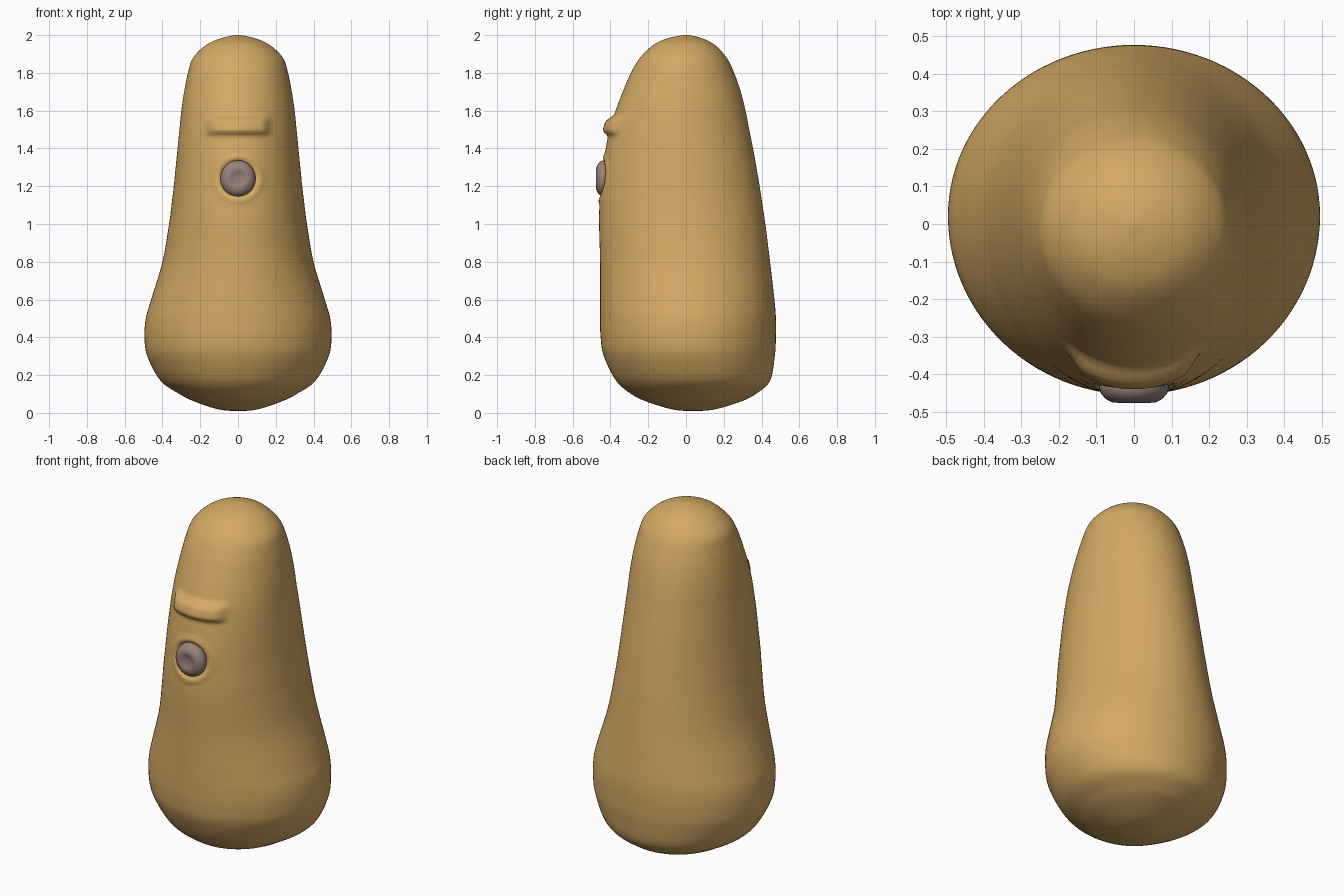
import bpy
import bmesh
import math
from mathutils import Vector

cube = bpy.data.objects.get("Cube")
if cube:
    bpy.data.objects.remove(cube)


def make_material(name, colour):
    mat = bpy.data.materials.new(name)
    mat.use_nodes = True
    mat.diffuse_color = (*colour, 1)
    mat.node_tree.nodes["Principled BSDF"].inputs["Base Color"].default_value = (*colour, 1)
    return mat


def loft(name, rings, mat, angle):
    """Skin a list of closed rings, closing both ends with a fan."""
    bm = bmesh.new()
    loops = [[bm.verts.new(p) for p in ring] for ring in rings]
    count = len(loops[0])
    for low, high in zip(loops, loops[1:]):
        for i in range(count):
            j = (i + 1) % count
            bm.faces.new((low[i], low[j], high[j], high[i]))
    for loop in (loops[0], loops[-1]):
        centre = sum((v.co for v in loop), Vector()) / count
        tip = bm.verts.new(centre)
        for i in range(count):
            bm.faces.new((loop[i], loop[(i + 1) % count], tip))
    bmesh.ops.recalc_face_normals(bm, faces=bm.faces)
    mesh = bpy.data.meshes.new(name)
    bm.to_mesh(mesh)
    bm.free()
    mesh.materials.append(mat)
    obj = bpy.data.objects.new(name, mesh)
    bpy.context.collection.objects.link(obj)
    bpy.ops.object.select_all(action='DESELECT')
    obj.select_set(True)
    bpy.context.view_layer.objects.active = obj
    bpy.ops.object.shade_smooth_by_angle(angle=math.radians(angle))
    return obj


def catmull(a, b, c, d, t):
    return [q + t / 2 * (r - p + t * (2 * p - 5 * q + 4 * r - s + t * (3 * (q - r) + s - p)))
            for p, q, r, s in zip(a, b, c, d)]


def fade(distance, inner, outer):
    """One inside, zero outside, with a soft step between."""
    t = min(max((outer - distance) / (outer - inner), 0), 1)
    return t * t * (3 - 2 * t)


skin = make_material("tan skin", (0.66, 0.40, 0.125))
nose_colour = make_material("grey brown nose", (0.31, 0.225, 0.205))

# Body outline: height, half width, front depth, back depth
OUTLINE = [
    (.01, .03, 0, .07), (.02, .11, -.08, .16), (.06, .23, -.21, .29),
    (.1, .31, -.29, .37), (.17, .41, -.37, .445), (.3, .48, -.435, .47),
    (.4, .495, -.452, .476), (.5, .488, -.455, .476), (.6, .46, -.455, .468),
    (.8, .40, -.455, .445), (1, .365, -.46, .42), (1.1, .352, -.458, .405),
    (1.2, .34, -.45, .39), (1.3, .33, -.44, .373), (1.4, .32, -.425, .355),
    (1.5, .31, -.405, .335), (1.6, .30, -.373, .315), (1.7, .285, -.335, .29),
    (1.8, .265, -.292, .255), (1.88, .238, -.243, .215), (1.95, .165, -.17, .15),
    (1.985, .085, -.09, .08), (2, .015, -.015, .015)]
NOSE_Z = 1.24
BROW_Z = 1.52
SIDES = 112
STEPS = 8


def body_point(row, i):
    z, width, front, back = row
    middle = (front + back) / 2 + .02 * fade(z, .5, 1.2) * width
    turn = math.tau * i / SIDES
    x = width * math.cos(turn)
    s = math.sin(turn)
    y = middle + s * (back - middle if s > 0 else middle - front)
    if s < 0:
        # Raised brow, and a soft socket with a rim around the nose
        brow = fade(abs(x), .13, .185) * fade(abs(z - BROW_Z), .02, .062)
        r = math.hypot(x, z - NOSE_Z)
        rim = fade(abs(r - .115), .004, .03)
        y += .025 * fade(r, .075, .11) - .035 * brow - .006 * rim
    return (x, y, z)


rows = []
for k in range(len(OUTLINE) - 1):
    keys = [OUTLINE[min(max(k + o, 0), len(OUTLINE) - 1)] for o in (-1, 0, 1, 2)]
    rows += [catmull(*keys, t / STEPS) for t in range(STEPS)]
rows.append(OUTLINE[-1])
loft("body", [[body_point(row, i) for i in range(SIDES)] for row in rows], skin, 60)

# Nose: a rounded button with a shallow dimple, profile as (radius, depth)
BUTTON = [(.06, -.39), (.088, -.41), (.093, -.435), (.088, -.452), (.075, -.466),
          (.058, -.475), (.045, -.476), (.034, -.472), (.02, -.467)]
nose_rings = [[(r * math.cos(math.tau * i / 40), y, NOSE_Z + 1.04 * r * math.sin(math.tau * i / 40))
               for i in range(40)] for r, y in BUTTON]
loft("nose", nose_rings, nose_colour, 60)
